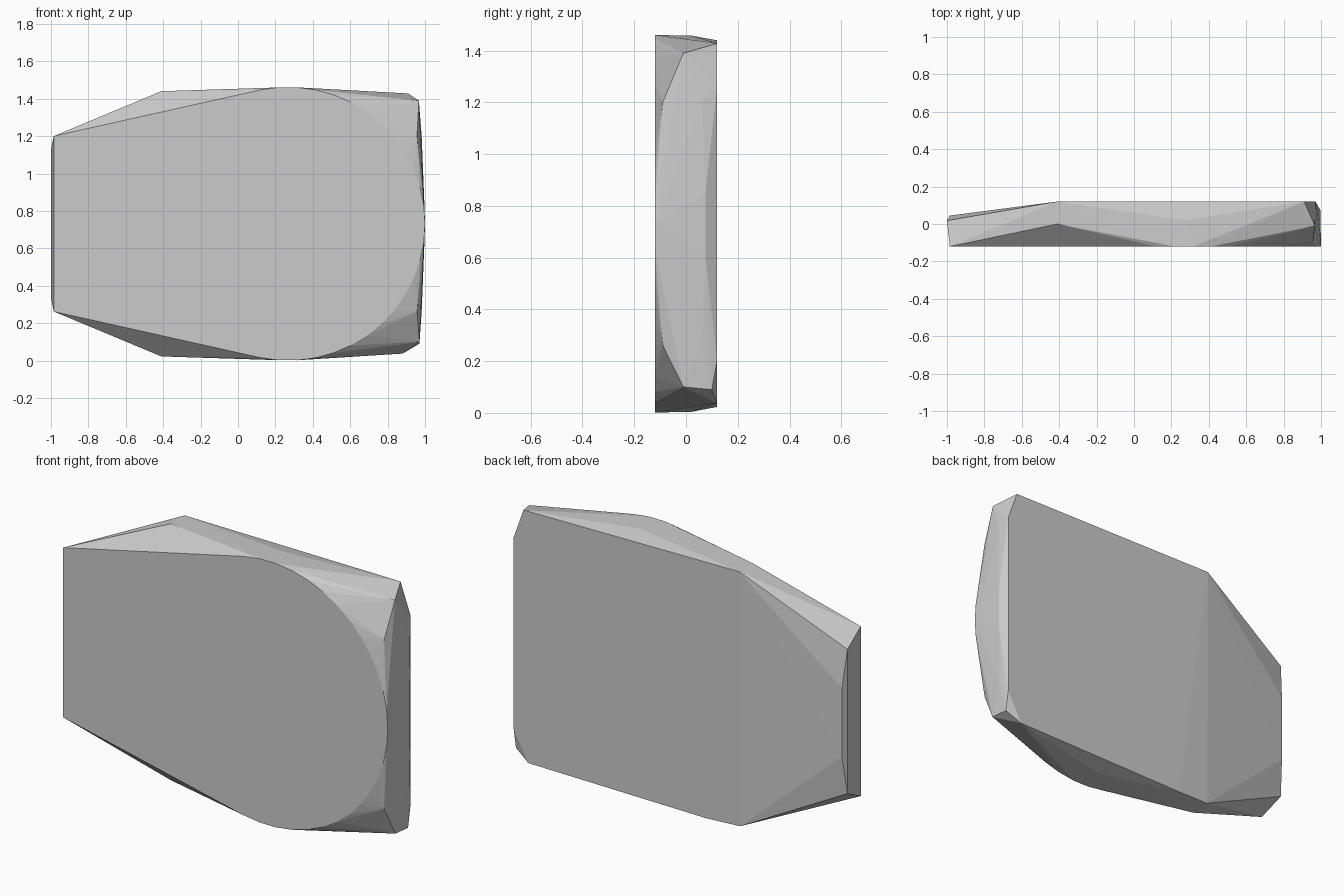
import bpy
import bmesh
from math import cos, sin, radians

cube = bpy.data.objects.get("Cube")
if cube:
    bpy.data.objects.remove(cube, do_unlink=True)

FRONT, BACK = -0.12, 0.12
MID, RADIUS, ARC_X, ARC_STEPS = 0.731, 0.731, 0.269, 26


def pair(x, y, top):
    """One corner and its mirror image about the middle height."""
    return [(x, y, top), (x, y, 2 * MID - top)]


# Flat front: straight tapering end and a round end
points = pair(-0.985, FRONT, 1.2)
for i in range(ARC_STEPS + 1):
    a = radians(102 - 204 * i / ARC_STEPS)
    points.append((ARC_X + RADIUS * cos(a), FRONT, MID + RADIUS * sin(a)))

# Narrow end: bevelled corners and shallow rear bulge
points += pair(-1, 0.018, 1.13)
points += pair(-0.985, 0.045, 0.92)

# Long edges: shoulder and gentle crown
points += pair(-0.41, 0, 1.44)
points += pair(0.27, 0.02, 1.458)

# Flat back, with one lower shoulder dipping slightly forward
points += [(-0.41, BACK, 1.44), (-0.41, 0.112, 0.03), (-0.21, BACK, 0.023)]
points += [(0.91, BACK, 1.428), (0.88, BACK, 0.037)]
points += pair(0.97, BACK, 1.26)

# Wide end: clipped corners and slightly bowed side
points += [(0.967, -0.01, 1.39), (0.97, -0.01, 0.1), (0.97, 0.1, 0.09)]
points += pair(0.957, -0.09, 1.2)
points += pair(0.982, 0.06, 1.2)
points += pair(0.996, 0.075, 0.85)

# Wrap the corners in a faceted skin
bm = bmesh.new()
for p in points:
    bm.verts.new(p)
hull = bmesh.ops.convex_hull(bm, input=bm.verts[:])
loose = {g for g in hull["geom_interior"] + hull["geom_unused"]
         if isinstance(g, bmesh.types.BMVert)}
bmesh.ops.delete(bm, geom=list(loose), context="VERTS")
bmesh.ops.dissolve_limit(bm, angle_limit=radians(0.5),
                         verts=bm.verts[:], edges=bm.edges[:])
bmesh.ops.recalc_face_normals(bm, faces=bm.faces[:])
mesh = bpy.data.meshes.new("faceted_slab")
bm.to_mesh(mesh)
bm.free()

grey = bpy.data.materials.new("plain_grey")
grey.use_nodes = True
colour = (0.6, 0.6, 0.6, 1)
grey.diffuse_color = colour
grey.node_tree.nodes["Principled BSDF"].inputs["Base Color"].default_value = colour
mesh.materials.append(grey)

slab = bpy.data.objects.new("faceted_slab", mesh)
bpy.context.collection.objects.link(slab)
